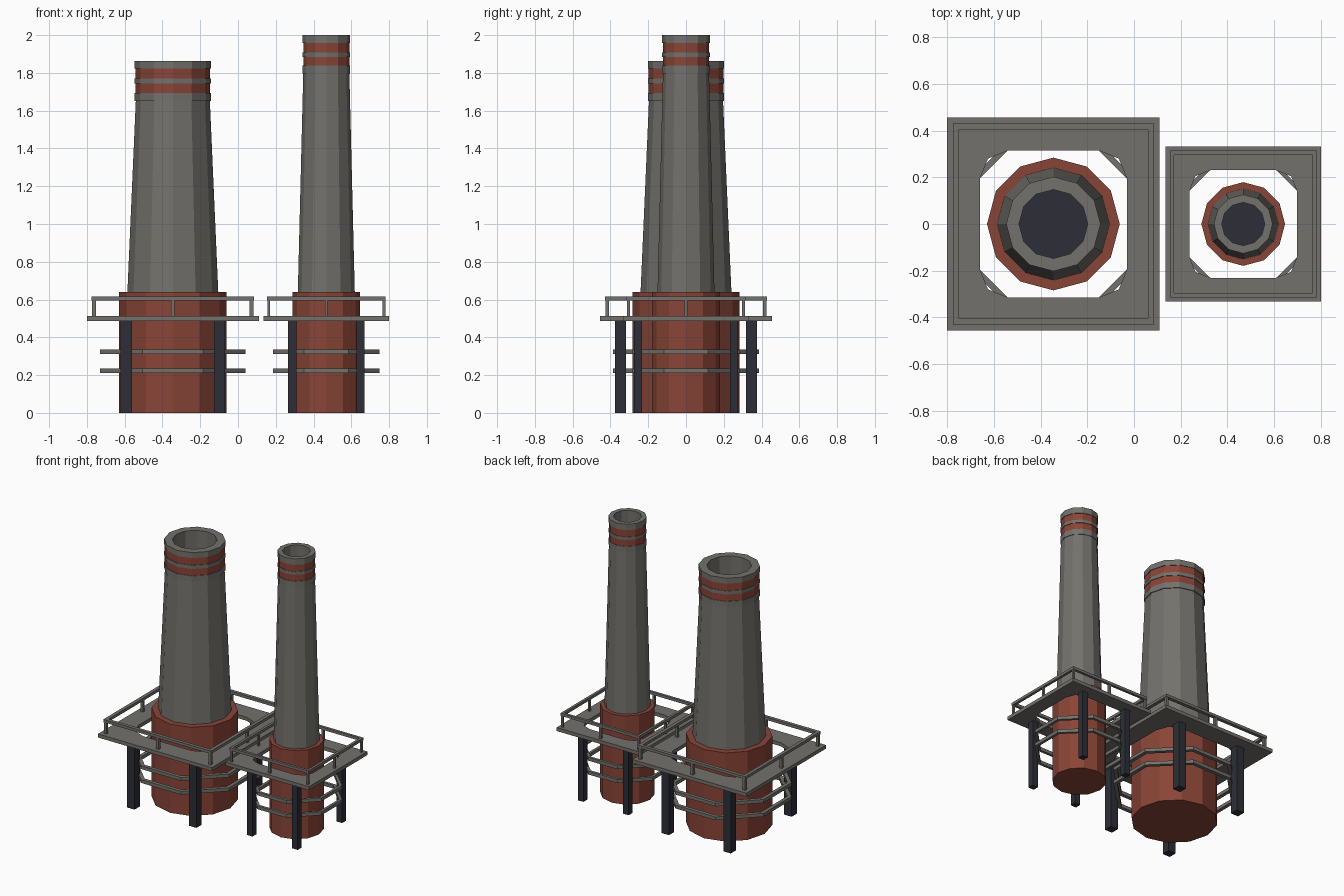
import bpy, bmesh, math

if "Cube" in bpy.data.objects:
    bpy.data.objects.remove(bpy.data.objects["Cube"])


def material(name, rgb):
    m = bpy.data.materials.new(name)
    m.diffuse_color = (*rgb, 1)
    m.use_nodes = True
    m.node_tree.nodes["Principled BSDF"].inputs["Base Color"].default_value = m.diffuse_color
    return m


GREY = material("concrete grey", (0.17, 0.165, 0.15))
RED = material("brick red", (0.25, 0.058, 0.037))
DARK = material("dark steel", (0.027, 0.028, 0.038))


def finish(bm, name, mat, cx):
    bmesh.ops.recalc_face_normals(bm, faces=bm.faces)
    me = bpy.data.meshes.new(name)
    bm.to_mesh(me)
    bm.free()
    me.materials.append(mat)
    ob = bpy.data.objects.new(name, me)
    ob.location.x = cx
    bpy.context.collection.objects.link(ob)


def loft(name, loops, mat, cx, closed=False, caps=False):
    """Skin a list of equal-length point loops."""
    bm = bmesh.new()
    vs = [[bm.verts.new(p) for p in loop] for loop in loops]
    n = len(vs[0])
    for i in range(len(vs) if closed else len(vs) - 1):
        a, b = vs[i], vs[(i + 1) % len(vs)]
        for k in range(n):
            bm.faces.new((a[k], a[(k + 1) % n], b[(k + 1) % n], b[k]))
    if caps:
        bm.faces.new(vs[0])
        bm.faces.new(vs[-1])
    finish(bm, name, mat, cx)


def ngon(r, z, n=12):
    # 4 and 8 sides have flats facing the axes and r is the apothem
    ph = 0 if n == 12 else math.pi / n
    r = r if n == 12 else r / math.cos(math.pi / n)
    return [(r * math.cos(ph + math.tau * k / n), r * math.sin(ph + math.tau * k / n), z)
            for k in range(n)]


def frame(name, ro, ri, z0, z1, mat, cx, n=12):
    loft(name, [ngon(ro, z0, n), ngon(ro, z1, n), ngon(ri, z1, n), ngon(ri, z0, n)],
         mat, cx, closed=True)


def corner_loop(pts, z):
    """Repeat one corner's points around the four quarters."""
    out = []
    for q in range(4):
        c, s = round(math.cos(q * math.pi / 2)), round(math.sin(q * math.pi / 2))
        out += [(c * x - s * y, s * x + c * y, z) for x, y in pts]
    return out


def box(name, x, y, w, z0, z1, mat, cx):
    h = w / 2
    loft(name, [[(x - h, y - h, z), (x + h, y - h, z), (x + h, y + h, z), (x - h, y + h, z)]
                for z in (z0, z1)], mat, cx, caps=True)


def chimney(tag, cx, s, r_base, r_low, r_top, r_crown, r_flue, z0, bands, top):
    # brick base and tapered shaft
    loft(tag + "_base", [ngon(r_base, 0), ngon(r_base, 0.64)], RED, cx, caps=True)
    loft(tag + "_shaft", [ngon(r_low, 0.63), ngon(r_top, z0 + 0.002)], GREY, cx)

    # hollow crown: red liner, grey collars, grey flue and dark bottom
    zf, rc = top - 0.35, r_crown - 0.004
    loft(tag + "_crown_bands", [ngon(rc, z0 + 0.01), ngon(rc, top - 0.01),
                                ngon(r_flue + 0.008, top - 0.01),
                                ngon(r_flue + 0.008, z0 + 0.01)], RED, cx, closed=True)
    for i, (a, b) in enumerate(bands):
        frame(f"{tag}_collar_{i}", r_crown, r_flue + 0.004, a, b, GREY, cx)
    frame(tag + "_flue", r_flue + 0.009, r_flue, zf, top, GREY, cx)
    loft(tag + "_flue_bottom", [ngon(r_flue + 0.002, zf), ngon(r_flue + 0.002, zf + 0.01)],
         DARK, cx, caps=True)

    # square walkway with chamfered opening
    e, h, j, d = 0.455 * s, 0.315 * s, 0.192 * s, 0.28 * s
    outer, inner = [(e, j), (e, e), (j, e)], [(h, j), (d, d), (j, h)]
    loft(tag + "_walkway", [corner_loop(outer, 0.487), corner_loop(outer, 0.513),
                            corner_loop(inner, 0.513), corner_loop(inner, 0.487)],
         GREY, cx, closed=True)

    # railing and its posts
    frame(tag + "_rail", 0.43 * s, 0.405 * s, 0.595, 0.615, GREY, cx, n=4)
    p = 0.417 * s
    for ix in (-1, 0, 1):
        for iy in (-1, 0, 1):
            if ix or iy:
                box(tag + "_rail_post", ix * p, iy * p, 0.02 * s, 0.51, 0.6, GREY, cx)

    # octagonal pipe rings and legs
    for z in (0.225, 0.325):
        frame(tag + "_pipe_ring", 0.386 * s, 0.36 * s, z - 0.013, z + 0.011, GREY, cx, n=8)
    for sx in (-1, 1):
        for sy in (-1, 1):
            box(tag + "_leg", sx * 0.247 * s, sy * 0.347 * s, 0.06 * s, 0, 0.49, DARK, cx)


chimney("wide_chimney", -0.345, 1.0, 0.284, 0.241, 0.196, 0.202, 0.147, 1.652,
        [(1.652, 1.694), (1.745, 1.77), (1.823, 1.863)], 1.863)
chimney("slim_chimney", 0.4675, 0.731, 0.179, 0.151, 0.122, 0.126, 0.092, 1.797,
        [(1.797, 1.838), (1.885, 1.907), (1.957, 2.0)], 2.0)
